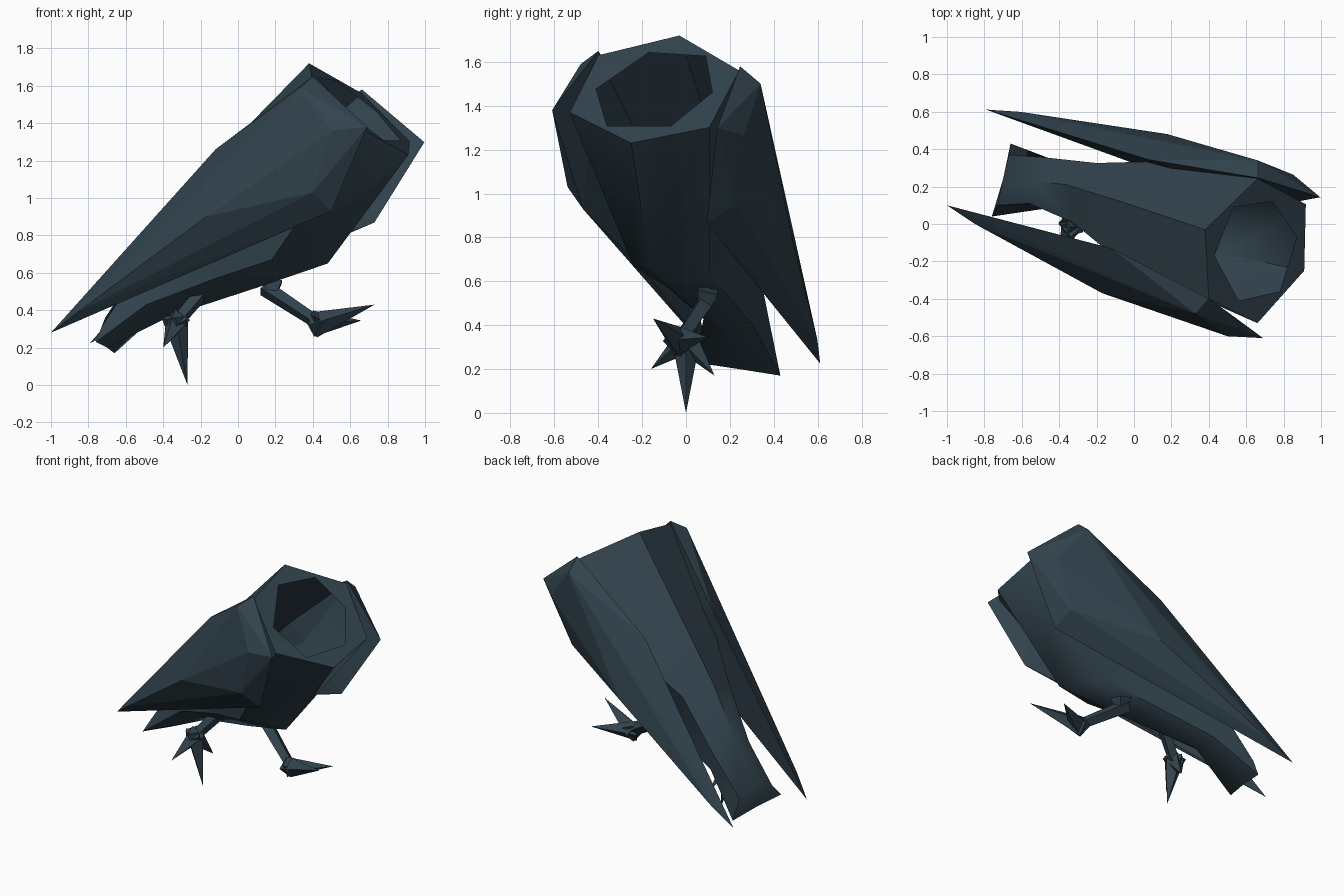
import bpy, bmesh
from mathutils import Vector

if "Cube" in bpy.data.objects:
    bpy.data.objects.remove(bpy.data.objects["Cube"])

mat = bpy.data.materials.new("slate_feathers")
mat.diffuse_color = (0.031, 0.056, 0.075, 1)
mat.use_nodes = True
mat.node_tree.nodes["Principled BSDF"].inputs["Base Color"].default_value = mat.diffuse_color

# The bird is turned and leaning, so its symmetry plane is tilted
N = Vector((0.375, 0.922, -0.1)).normalized()
OFFSET = -0.033


def mirror(p):
    p = Vector(p)
    return p - 2 * (p.dot(N) - OFFSET) * N


def finish(bm, name):
    bmesh.ops.recalc_face_normals(bm, faces=bm.faces)
    me = bpy.data.meshes.new(name)
    bm.to_mesh(me)
    bm.free()
    me.materials.append(mat)
    ob = bpy.data.objects.new(name, me)
    bpy.context.collection.objects.link(ob)
    return ob


def ring(top, upper, lower, bottom):
    """Six-sided section from the points of one side."""
    return [top, mirror(upper), mirror(lower), bottom, lower, upper]


def hull(points, name):
    bm = bmesh.new()
    for p in points:
        bm.verts.new(p)
    res = bmesh.ops.convex_hull(bm, input=bm.verts)
    junk = {v for v in res["geom_interior"] + res["geom_unused"]
            if isinstance(v, bmesh.types.BMVert)}
    bmesh.ops.delete(bm, geom=list(junk), context='VERTS')
    return finish(bm, name)


def spike(bm, a, b, r1, r2, sides=4):
    """Tapered limb from a to b."""
    a, b = Vector(a), Vector(b)
    d = b - a
    m = d.to_track_quat('Z', 'Y').to_matrix().to_4x4()
    m.translation = (a + b) / 2
    bmesh.ops.create_cone(bm, cap_ends=True, segments=sides, radius1=r1,
                          radius2=r2, depth=d.length, matrix=m)


# Hollow body: neck opening, rim, breast, belly, waist and flared tail
hole = [(.53, .09), (.74, .12), (.87, -.07), (.78, -.36), (.56, -.41), (.43, -.17)]
sections = [
    [(x, y, 1.47 + .25 * (y + .14) - .82 * (x - .65)) for x, y in hole],
    ring((.38, -.03, 1.72), (.40, -.40, 1.63), (.66, -.53, 1.37), (.91, -.25, 1.23)),
    ring((-.07, .12, 1.26), (-.06, -.21, 1.13), (.18, -.24, .67), (.48, -.16, .65)),
    ring((-.36, .21, .95), (-.33, .01, .90), (-.12, -.08, .57), (.10, -.02, .52)),
    ring((-.54, .23, .62), (-.56, .11, .57), (-.49, .08, .43), (-.36, .17, .37)),
    [(-.71, .20, .36), (-.67, .37, .30), (-.66, .43, .17),
     (-.70, .24, .20), (-.76, .04, .23), (-.73, .10, .31)],
]
bm = bmesh.new()
loops = [[bm.verts.new(p) for p in s] for s in sections]
for a, b in zip(loops, loops[1:]):
    for i in range(6):
        j = (i + 1) % 6
        bm.faces.new((a[i], a[j], b[j], b[i]))
bm.faces.new(loops[-1])
body = finish(bm, "body")
bpy.context.view_layer.objects.active = body
body.select_set(True)
bpy.ops.object.shade_smooth_by_angle(angle=0.9)

# Folded wings, one mirrored from the other
wing = [(.40, -.40, 1.65), (.69, -.61, 1.38), (.50, -.47, .93),
        (.33, -.48, 1.59), (.50, -.60, 1.36), (.40, -.54, 1.03),
        (-.17, -.37, .90), (-.12, -.13, 1.26), (-.15, -.20, .66),
        (-.85, 0, .395), (-1, .10, .28)]
hull(wing, "right_wing")
hull([mirror(p) for p in wing], "left_wing")

# Legs: thigh stub, shin and clawed toes
legs = {
    "rear_leg": ((-.13, .09, .57), (-.33, 0, .33),
                 [(-.27, 0, 0), (-.40, -.16, .20), (-.28, .13, .17), (-.26, 0, .39)]),
    "raised_leg": ((.14, .10, .52), (.43, -.03, .33),
                   [(.73, -.15, .43), (.66, .10, .345), (.41, -.02, .27)]),
}
for name, (hip, ankle, toes) in legs.items():
    bm = bmesh.new()
    h, a = Vector(hip), Vector(ankle)
    spike(bm, h + Vector((.05, 0, .04)), h.lerp(a, .12), .065, .045)
    spike(bm, h, a, .045, .035)
    for t in toes:
        back = (a - Vector(t)).normalized() * .03
        spike(bm, a + back, t, .07, 0)
    finish(bm, name)
